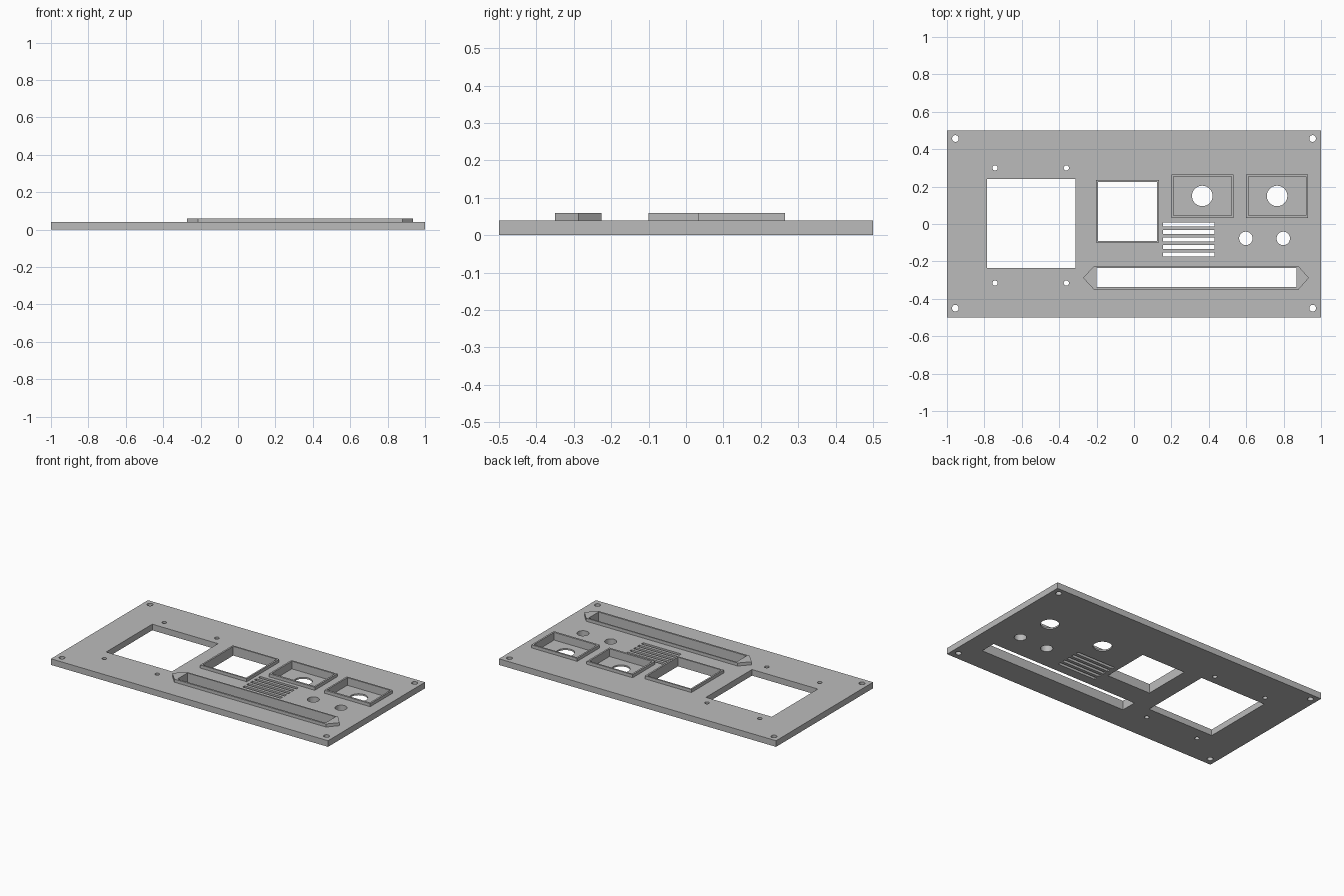
import bpy, bmesh, math

default = bpy.data.objects.get("Cube")
if default:
    bpy.data.objects.remove(default, do_unlink=True)

PANEL_TOP, FRAME_TOP, POCKET_FLOOR = 0.04, 0.06, 0.01

grey = bpy.data.materials.new("plain_grey")
grey.use_nodes = True
grey.diffuse_color = (0.5, 0.5, 0.5, 1)
grey.node_tree.nodes["Principled BSDF"].inputs["Base Color"].default_value = grey.diffuse_color


def rect(x0, x1, y0, y1):
    return [(x0, y0), (x1, y0), (x1, y1), (x0, y1)]


def circle(x, y, r, sides=32):
    steps = [2 * math.pi * i / sides for i in range(sides)]
    return [(x + r * math.cos(a), y + r * math.sin(a)) for a in steps]


def prisms(name, outlines, z0, z1):
    """One object made of upright prisms, one for each outline."""
    bm = bmesh.new()
    for outline in outlines:
        base = bm.faces.new([bm.verts.new((x, y, z0)) for x, y in outline])
        top = bmesh.ops.extrude_face_region(bm, geom=[base])["geom"]
        verts = [v for v in top if isinstance(v, bmesh.types.BMVert)]
        bmesh.ops.translate(bm, verts=verts, vec=(0, 0, z1 - z0))
    bmesh.ops.recalc_face_normals(bm, faces=bm.faces)
    mesh = bpy.data.meshes.new(name)
    bm.to_mesh(mesh)
    bm.free()
    mesh.materials.append(grey)
    obj = bpy.data.objects.new(name, mesh)
    bpy.context.collection.objects.link(obj)
    return obj


def cut(obj, cutters):
    for cutter in cutters:
        mod = obj.modifiers.new("opening", 'BOOLEAN')
        mod.operation, mod.solver, mod.object = 'DIFFERENCE', 'EXACT', cutter
        bpy.context.view_layer.objects.active = obj
        bpy.ops.object.modifier_apply(modifier=mod.name)


# Openings that go right through: display, square window, long slot
through = [rect(-0.787, -0.312, -0.235, 0.24),
           rect(-0.192, 0.122, -0.09, 0.225),
           rect(-0.2, 0.868, -0.338, -0.235)]

# Corner mounting holes and the display's screw holes
through += [circle(x, y, 0.018) for x in (-0.955, 0.955) for y in (-0.45, 0.457)]
through += [circle(x, y, 0.014) for x in (-0.743, -0.362) for y in (-0.316, 0.3)]

# Socket holes and button holes
socket_left_edges = (0.2, 0.6)
through += [circle(x + 0.165, 0.15, 0.055) for x in socket_left_edges]
through += [circle(x, -0.077, 0.036) for x in (0.598, 0.798)]

# Vent slots
through += [rect(0.155, 0.43, y - 0.01, y + 0.01)
            for y in [-0.003 - 0.04 * i for i in range(5)]]

through_cutter = prisms("through_cutter", through, -0.1, 0.2)
pocket_cutter = prisms("pocket_cutter",
                       [rect(x + 0.011, x + 0.32, 0.046, 0.254) for x in socket_left_edges],
                       POCKET_FLOOR, 0.2)
cutters = [through_cutter, pocket_cutter]

# Base panel
cut(prisms("panel", [rect(-1, 1, -0.5, 0.5)], 0, PANEL_TOP), cutters)

# Raised frames around the openings
frames = {
    "square_window_frame": rect(-0.203, 0.133, -0.1, 0.235),
    "inner_socket_frame": rect(0.2, 0.531, 0.033, 0.265),
    "outer_socket_frame": rect(0.6, 0.931, 0.033, 0.265),
    "long_slot_frame": [(-0.272, -0.288), (-0.215, -0.35), (0.88, -0.35),
                        (0.935, -0.288), (0.88, -0.226), (-0.215, -0.226)],
}
for name, outline in frames.items():
    cut(prisms(name, [outline], PANEL_TOP, FRAME_TOP), cutters)

for cutter in cutters:
    bpy.data.objects.remove(cutter, do_unlink=True)
